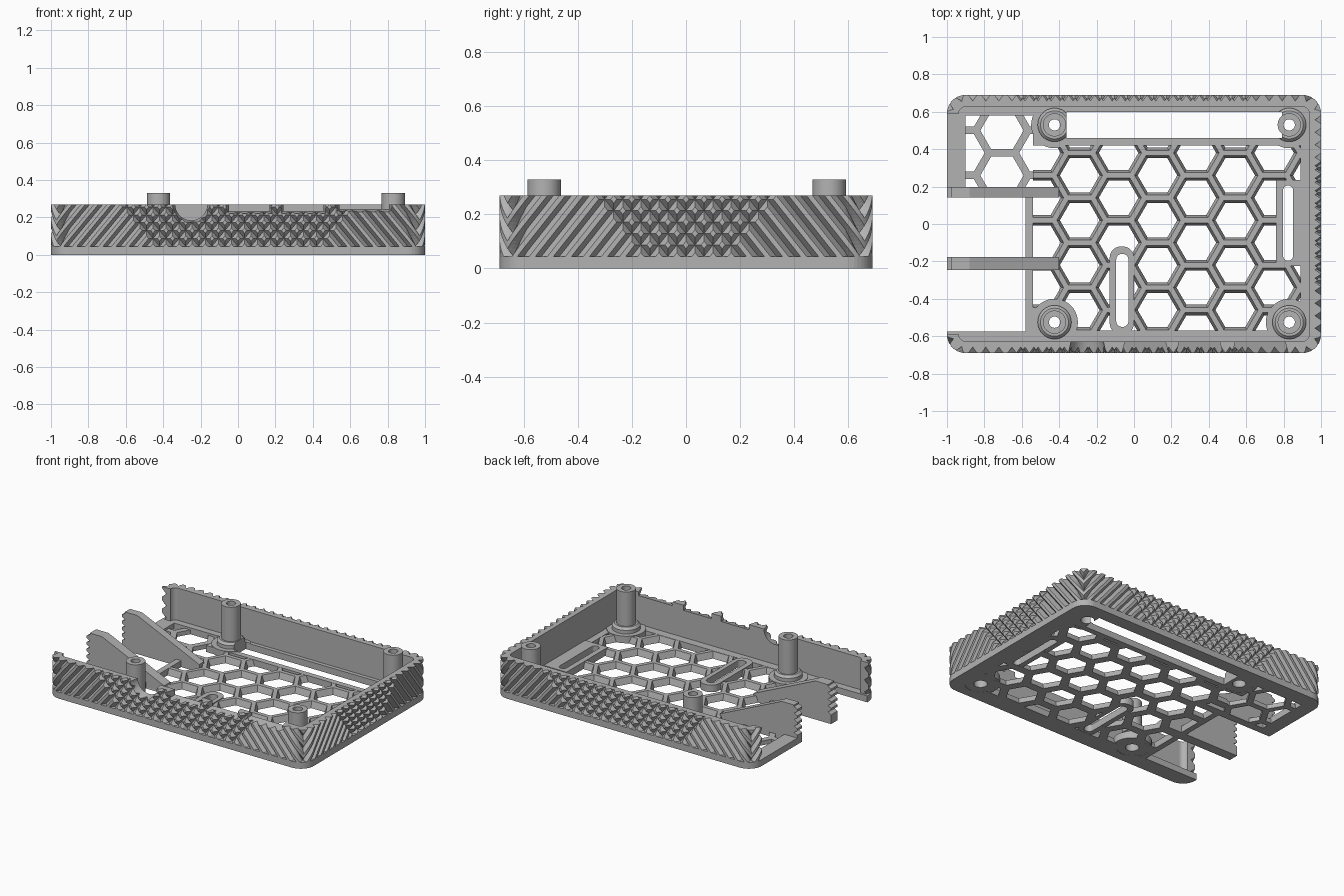
import bpy, bmesh, math
from mathutils import Vector

cube = bpy.data.objects.get("Cube")
if cube:
    bpy.data.objects.remove(cube)

gray = bpy.data.materials.new("gray_plastic")
gray.use_nodes = True
gray.diffuse_color = (0.45, 0.45, 0.45, 1)
gray.node_tree.nodes["Principled BSDF"].inputs["Base Color"].default_value = gray.diffuse_color

HX, HY, R = 1.0, 0.69, 0.1        # half width, half depth, corner radius
FLOOR, TOP, WALL = 0.045, 0.27, 0.063


def finish(name, bm, smooth=False):
    bmesh.ops.recalc_face_normals(bm, faces=bm.faces[:])
    mesh = bpy.data.meshes.new(name)
    bm.to_mesh(mesh)
    bm.free()
    mesh.materials.append(gray)
    if smooth:
        mesh.shade_smooth()
        mesh.set_sharp_from_angle(angle=math.radians(35))
    ob = bpy.data.objects.new(name, mesh)
    bpy.context.collection.objects.link(ob)
    return ob


def add_loft(bm, lower, upper):
    a = [bm.verts.new(p) for p in lower]
    b = [bm.verts.new(p) for p in upper]
    n = len(a)
    bm.faces.new(a)
    bm.faces.new(b[::-1])
    for i in range(n):
        k = (i + 1) % n
        bm.faces.new((a[i], a[k], b[k], b[i]))


def loft(name, lower, upper):
    bm = bmesh.new()
    add_loft(bm, lower, upper)
    return finish(name, bm)


def prism(name, pts, z0, z1):
    return loft(name, [(x, y, z0) for x, y in pts], [(x, y, z1) for x, y in pts])


def rect(x0, x1, y0, y1):
    return [(x0, y0), (x1, y0), (x1, y1), (x0, y1)]


def ngon(cx, cy, r, n):
    return [(cx + r * math.cos(math.tau * i / n), cy + r * math.sin(math.tau * i / n)) for i in range(n)]


def rounded(x0, x1, y0, y1, r, seg=10):
    pts = []
    for q, (cx, cy) in enumerate(rect(x0 + r, x1 - r, y0 + r, y1 - r)):
        for i in range(seg + 1):
            a = math.pi * (1 + q / 2 + i / seg / 2)
            p = (cx + r * math.cos(a), cy + r * math.sin(a))
            if not pts or math.dist(p, pts[-1]) > 0.0001:
                pts.append(p)
    return pts if math.dist(pts[0], pts[-1]) > 0.0001 else pts[:-1]


def cut(ob, *cutters):
    for c in cutters:
        mod = ob.modifiers.new("cut", 'BOOLEAN')
        mod.operation, mod.solver, mod.object = 'DIFFERENCE', 'EXACT', c
        bpy.context.view_layer.update()
        deps = bpy.context.evaluated_depsgraph_get()
        mesh = bpy.data.meshes.new_from_object(ob.evaluated_get(deps))
        ob.modifiers.clear()
        ob.data = mesh


def cutter(pts, z0=-0.05, z1=0.095):
    c = prism("cutter", pts, z0, z1)
    c.hide_render = True
    trash.append(c)
    return c


trash = []
POSTS = [(x, y) for x in (-0.425, 0.83) for y in (0.53, -0.525)]
back_slot = cutter(rect(-0.36, 0.79, 0.46, 0.6))
side_slot = cutter(rounded(0.797, 0.85, -0.195, 0.205, 0.024))
front_slot = cutter(rounded(-0.095, -0.03, -0.55, -0.16, 0.03))
post_holes = [cutter(ngon(x, y, 0.1, 24)) for x, y in POSTS]
main_area = (-0.54, 0.89, -0.57, 0.42)
side_area = (-0.9, -0.54, 0.19, 0.58)

# Floor rim with its large openings
rim = prism("floor_rim", rounded(-HX, HX, -HY, HY, R), 0, FLOOR)
cut(rim, cutter(rect(*main_area)), cutter(rect(*side_area)),
    cutter(rect(-1.2, -0.58, -0.575, 0.16)), back_slot, *post_holes)


# Honeycomb floor panels
def lattice(name, area, low, high, height):
    x0, x1, y0, y1 = area
    panel = prism(name, rect(*area), 0, height)
    bm = bmesh.new()
    pitch = 0.24
    for col in range(-1, 9):
        cx = -0.706 + col * pitch * math.sqrt(3) / 2
        for row in range(-6, 3):
            cy = 0.26 + (row + 0.5 * (col % 2)) * pitch
            if x0 - 0.12 < cx < x1 + 0.12 and y0 - 0.12 < cy < y1 + 0.12:
                rings = [[(x, y, z) for x, y in ngon(cx, cy, f / math.sqrt(3), 6)]
                         for f, z in ((low, -0.005), (high, height + 0.005))]
                add_loft(bm, *rings)
    holes = finish("cutter", bm)
    trash.append(holes)
    cut(panel, holes)
    return panel


main_grid = lattice("main_honeycomb", main_area, 0.18, 0.215, 0.044)
cut(main_grid, side_slot, front_slot, *post_holes)
side_grid = lattice("side_honeycomb", side_area, 0.2, 0.2, 0.03)
cut(side_grid, *post_holes)

# Frames around the two narrow floor slots
side_frame = prism("side_slot_frame", rect(0.76, 0.94, -0.225, 0.235), 0.001, 0.05)
cut(side_frame, side_slot)
front_frame = prism("front_slot_frame", rounded(-0.13, 0, -0.59, -0.12, 0.06), 0.001, 0.05)
cut(front_frame, front_slot)

# Hollow screw posts with collars and pads
PROFILE = [(0.125, 0.001), (0.125, 0.05), (0.09, 0.05), (0.09, 0.075), (0.075, 0.09), (0.062, 0.09),
           (0.062, 0.33), (0.03, 0.33), (0.03, 0.1), (0.043, 0.1), (0.043, 0.001)]
for i, (px, py) in enumerate(POSTS):
    bm = bmesh.new()
    seg = 40
    rings = [[bm.verts.new((x, y, z)) for x, y in ngon(px, py, r, seg)] for r, z in PROFILE]
    for a, b in zip(rings, rings[1:] + rings[:1]):
        for k in range(seg):
            m = (k + 1) % seg
            bm.faces.new((a[k], a[m], b[m], b[k]))
    post = finish(f"screw_post_{i + 1}", bm, smooth=True)
    if py > 0:
        cut(post, back_slot)

# Outer wall: V grooves in two diagonal families that cross mid-side
ROWS, PITCH, DEPTH = 16, 6, 0.032
DZ = (TOP - FLOOR) / ROWS


class Side:
    def __init__(self, normal, dist, half, cross):
        self.n = Vector(normal)
        self.t = Vector((-self.n.y, self.n.x, 0))
        self.dist, self.h = dist, half - R
        length = self.h + R * math.pi / 4
        self.steps = PITCH * round(length / 0.0117 / PITCH)
        self.ds = length / self.steps
        self.limit = PITCH * round(cross / self.ds / PITCH) + PITCH / 2

    def depth(self, i, j):
        best = 0
        for c in (i - j, -i - j):
            if c <= self.limit:
                off = abs((c + PITCH / 2) % PITCH - PITCH / 2)
                best = max(best, 1 - off / 2)
        return DEPTH * best

    def point(self, i, j, inset=None):
        t = i * self.ds
        a = max(0, abs(t) - self.h) / R
        sign = math.copysign(1, t)
        along = sign * (min(abs(t), self.h) + R * math.sin(a))
        p = self.t * along + self.n * (self.dist - R + R * math.cos(a))
        normal = self.t * sign * math.sin(a) + self.n * math.cos(a)
        p -= normal * (self.depth(i, j) if inset is None else inset)
        p.z = FLOOR + j * DZ
        return p


front, right, back, left = [Side(*a) for a in (
    ((0, -1, 0), HY, HX, 0.43), ((1, 0, 0), HX, HY, 0.16),
    ((0, 1, 0), HY, HX, 0.43), ((-1, 0, 0), HX, HY, 0.16))]
stop = math.ceil(0.58 / left.ds)
path = [(left, i) for i in range(stop, left.steps)]
for s in (front, right, back):
    path += [(s, i) for i in range(-s.steps, s.steps)]
path += [(left, i) for i in range(-left.steps, -stop + 1)]

bm = bmesh.new()
columns = []
for s, i in path:
    outer = [bm.verts.new(s.point(i, j)) for j in range(ROWS + 1)]
    inner = [bm.verts.new(s.point(i, j, WALL)) for j in (ROWS, 0)]
    columns.append(outer + inner)
for (s, i), a, b in zip(path, columns, columns[1:]):
    for j in range(ROWS):
        mid = bm.verts.new(s.point(i + 0.5, j + 0.5))
        loop = (a[j], b[j], b[j + 1], a[j + 1])
        for k in range(4):
            bm.faces.new((loop[k], loop[(k + 1) % 4], mid))
    for p, q in ((ROWS, ROWS + 1), (ROWS + 1, ROWS + 2), (ROWS + 2, 0)):
        bm.faces.new((a[p], b[p], b[q], a[q]))
bm.faces.new(columns[0])
bm.faces.new(columns[-1][::-1])
wall = finish("grooved_wall", bm)


# Connector openings in the front wall, flared outward
def flared(outer, inner):
    c = loft("cutter", [(x, -0.71, z) for x, z in outer], [(x, -0.6, z) for x, z in inner])
    trash.append(c)
    return c


ports = [flared(ngon(-0.25, TOP, 0.105, 32), ngon(-0.25, TOP, 0.08, 32))]
for x0, x1, z in ((-0.07, 0.19, 0.215), (0.22, 0.48, 0.215), (0.52, 0.83, 0.225)):
    ports.append(flared(rect(x0, x1, z, 0.4), rect(x0 + 0.03, x1 - 0.03, z + 0.025, 0.4)))
cut(wall, *ports)

# Sloped dividers with toothed ends at the open side
teeth = []
for k in range(5):
    z = FLOOR + k * FLOOR
    teeth += [(-HX, z + 0.005), (-HX, z + 0.02), (-HX + 0.025, z + 0.034)]
outline = [(-0.4, 0), (-HX, 0)] + teeth + [(-HX + 0.025, TOP), (-0.88, TOP), (-0.4, 0.055)]
for name, y0, y1 in (("back_divider", 0.143, 0.198), ("front_divider", -0.246, -0.176)):
    loft(name, [(x, y0, z) for x, z in outline], [(x, y1, z) for x, z in outline])

for ob in set(trash):
    bpy.data.objects.remove(ob)
